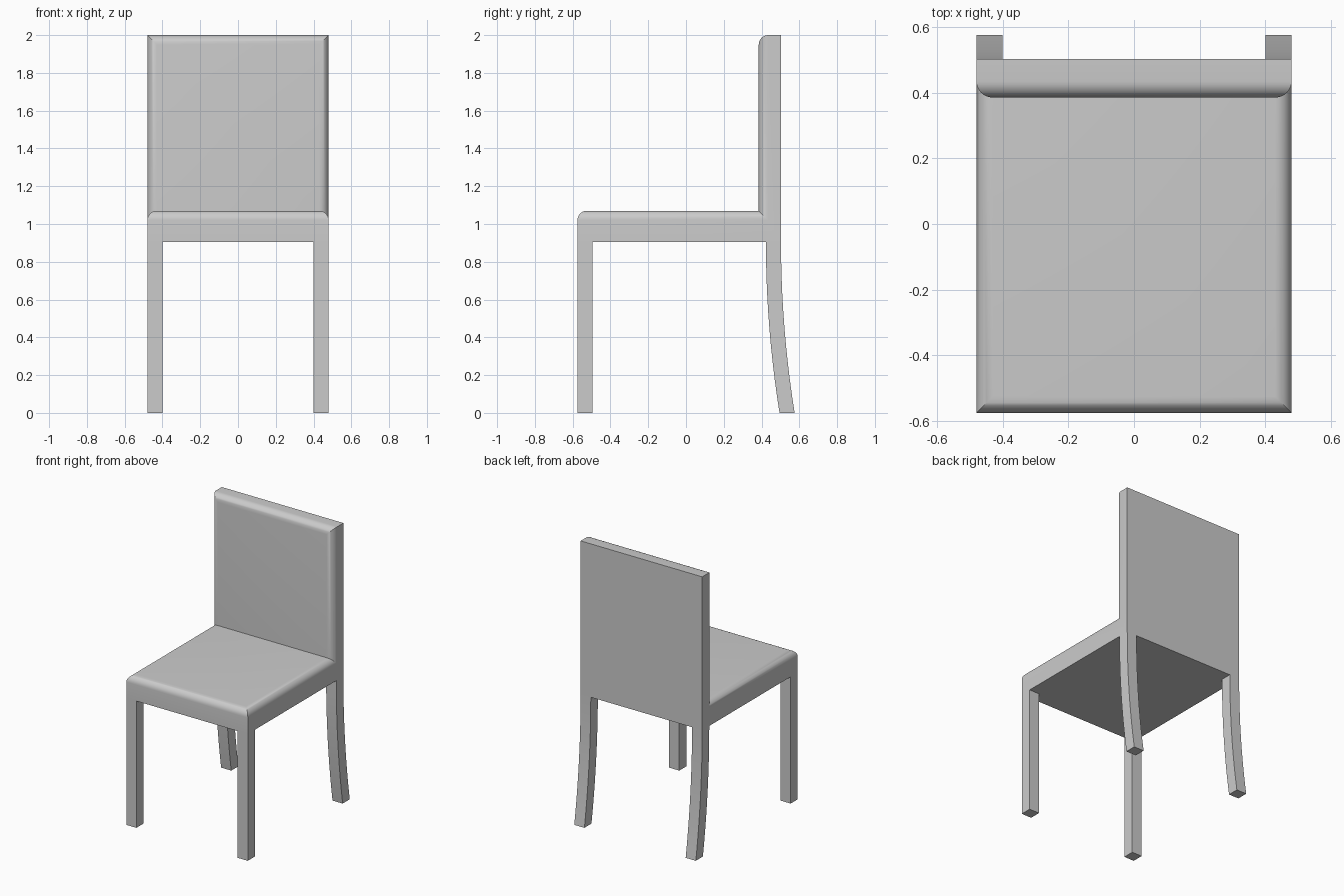
import bpy, bmesh, math

if "Cube" in bpy.data.objects:
    bpy.data.objects.remove(bpy.data.objects["Cube"])

grey = bpy.data.materials.new("light grey")
grey.diffuse_color = (0.6, 0.6, 0.6, 1)
grey.use_nodes = True
grey.node_tree.nodes["Principled BSDF"].inputs["Base Color"].default_value = grey.diffuse_color

HALF_W, LEG = 0.48, 0.08
FRONT, BACK, REST = -0.575, 0.503, 0.385      # y of seat front, chair back, backrest face
UNDER, SEAT, TOP = 0.905, 1.07, 2.0           # heights
ROUND, SPLAY = 0.05, 0.072


def extrude_profile(name, profile, x0, x1, soft_edge=None):
    """Extrude a (y, z) outline along x and optionally round chosen edges."""
    bm = bmesh.new()
    face = bm.faces.new([bm.verts.new((x0, y, z)) for y, z in profile])
    ext = bmesh.ops.extrude_face_region(bm, geom=[face])
    moved = [v for v in ext["geom"] if isinstance(v, bmesh.types.BMVert)]
    bmesh.ops.translate(bm, verts=moved, vec=(x1 - x0, 0, 0))
    bmesh.ops.recalc_face_normals(bm, faces=bm.faces)
    if soft_edge:
        edges = [e for e in bm.edges if soft_edge(*[v.co for v in e.verts])]
        bmesh.ops.bevel(bm, geom=edges, offset=ROUND, segments=8, profile=0.5,
                        affect='EDGES', clamp_overlap=False)
    mesh = bpy.data.meshes.new(name)
    bm.to_mesh(mesh)
    bm.free()
    mesh.materials.append(grey)
    for p in mesh.polygons:
        p.use_smooth = True
    mesh.set_sharp_from_angle(angle=math.radians(30))
    obj = bpy.data.objects.new(name, mesh)
    bpy.context.collection.objects.link(obj)
    return obj


def is_soft(a, b):
    """Upholstered rim: seat top and backrest face, except their inner crease."""
    def on_rim(p):
        seat_rim = abs(p.z - SEAT) < 1e-4
        rest_rim = abs(p.y - REST) < 1e-4
        return seat_rim or rest_rim
    crease = abs(a.y - REST) + abs(b.y - REST) + abs(a.z - SEAT) + abs(b.z - SEAT) < 1e-3
    return on_rim(a) and on_rim(b) and not crease


# Seat and backrest as one L-shaped body
extrude_profile("seat_and_backrest",
                [(FRONT, UNDER), (BACK, UNDER), (BACK, TOP),
                 (REST, TOP), (REST, SEAT), (FRONT, SEAT)],
                -HALF_W, HALF_W, is_soft)

# Curved outline of the rear legs
steps = 10
curve = [(SPLAY * (1 - i / steps) ** 2, UNDER * i / steps) for i in range(steps + 1)]
rear = ([(BACK + dy, z) for dy, z in curve]
        + [(BACK - LEG + dy, z) for dy, z in reversed(curve)])
front = [(FRONT, 0), (FRONT + LEG, 0), (FRONT + LEG, UNDER), (FRONT, UNDER)]

# Four legs
for side, x0 in (("left", -HALF_W), ("right", HALF_W - LEG)):
    extrude_profile("front_leg_" + side, front, x0, x0 + LEG)
    extrude_profile("rear_leg_" + side, rear, x0, x0 + LEG)
